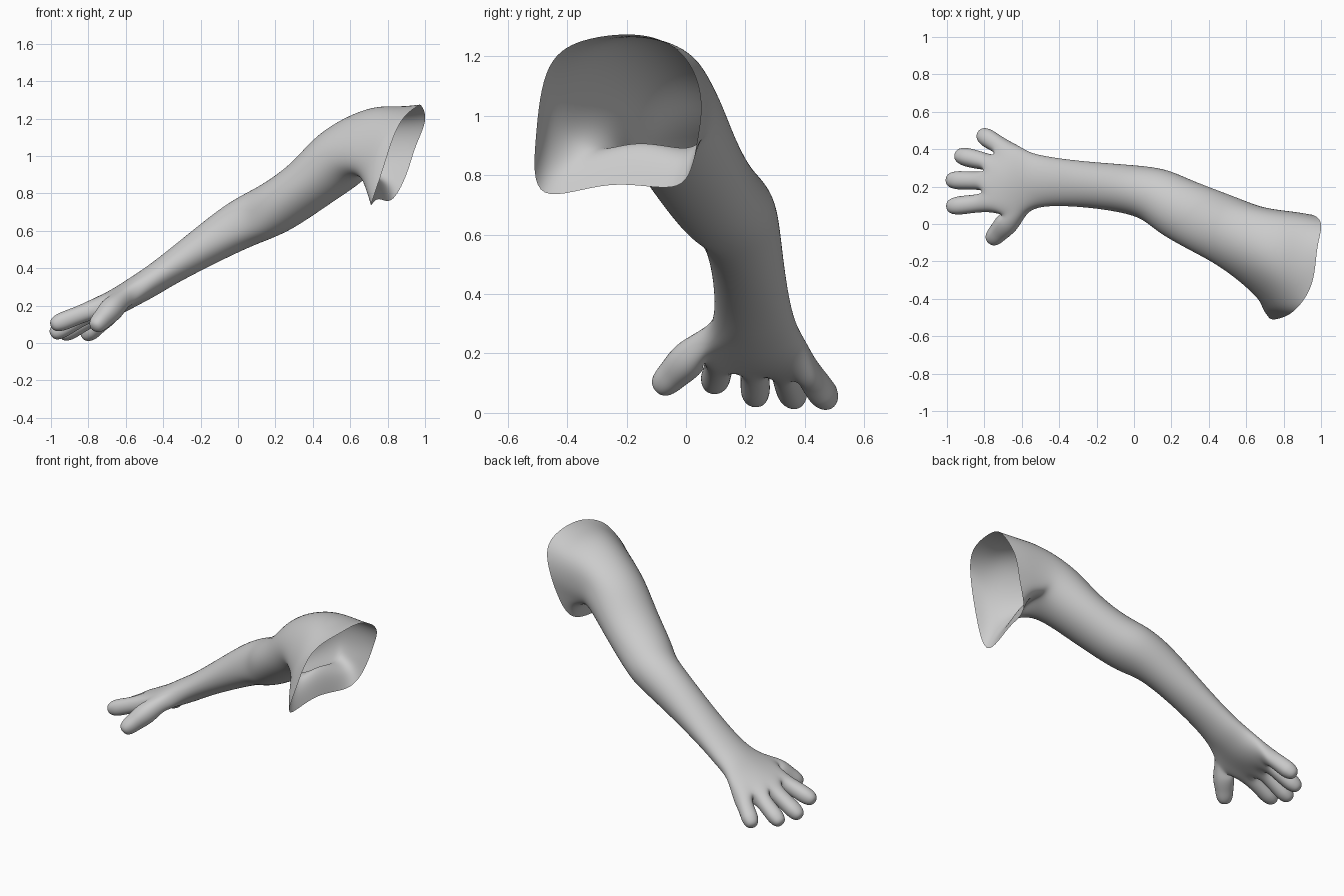
import bpy, bmesh, math
from mathutils import Vector as V

cube = bpy.data.objects.get("Cube")
if cube:
    bpy.data.objects.remove(cube)

SIDES = 10


def fit(ring):
    """Push a ring outward so the subdivided surface passes through it."""
    ctrl = list(ring)
    for _ in range(8):
        n = len(ctrl)
        ctrl = [ctrl[i] + ring[i] - (ctrl[i - 1] + ctrl[i] * 4 + ctrl[(i + 1) % n]) / 6
                for i in range(n)]
    return ctrl


def oval(centre, tangent, width, height):
    side = V((0, 0, 1)).cross(tangent).normalized()
    up = tangent.cross(side).normalized()
    ring = []
    for k in range(SIDES):
        a = math.radians(18 + 36 * k)
        ring.append(centre + side * width * math.cos(a) + up * height * math.sin(a))
    return ring


# Palm, forearm and upper arm: x, y, z, half width, half height
limb = [
    (-.65, .235, .218, .175, .068),
    (-.56, .234, .272, .145, .074),
    (-.48, .228, .318, .134, .078),
    (-.38, .222, .385, .124, .082),
    (-.20, .207, .503, .121, .104),
    (.00, .185, .630, .130, .131),
    (.12, .158, .685, .148, .138),
    (.22, .090, .732, .165, .143),
    (.40, .008, .858, .178, .143),
    (.55, -.060, .998, .187, .182),
]
centres = [V(r[:3]) for r in limb]
rings = []
for i, r in enumerate(limb):
    tangent = centres[min(i + 1, len(limb) - 1)] - centres[max(i - 1, 0)]
    rings.append(fit(oval(centres[i], tangent.normalized(), r[3], r[4])))

# Slant the palm so that its outer edge is shorter
for k, p in enumerate(rings[0]):
    p += V((.045, 0, .005)) * math.cos(math.radians(18 + 36 * k))

# Widen the thumb side of the palm into the ball of the thumb
for ring in rings[:2]:
    ring[4] += V((0, -.015, .018))
    ring[5] += V((0, -.015, -.045))

# Fuller inner elbow
rings[6][5] += V((0, -.01, -.03))
rings[6][6] += V((0, -.02, -.02))
rings[5][5] += V((0, -.005, -.015))

# Shoulder: two shaped rings and the open rim, from the back over the top
shoulder_start = [(.72, .08, 1.04), (.72, .04, 1.19), (.71, -.12, 1.272), (.70, -.27, 1.23),
                  (.68, -.37, 1.09), (.66, -.39, .95), (.655, -.30, .905), (.68, -.15, .925),
                  (.71, .0, .90), (.72, .06, .935)]
shoulder_mid = [(.86, .065, 1.04), (.88, .03, 1.18), (.87, -.12, 1.255), (.84, -.32, 1.24),
                (.77, -.44, 1.12), (.71, -.47, .95), (.685, -.43, .82), (.72, -.21, .88),
                (.79, -.01, .86), (.82, .05, .93)]
rim = [(.95, .05, 1.05), (1.0, .0, 1.19), (.98, -.13, 1.268), (.95, -.32, 1.26),
       (.86, -.46, 1.165), (.775, -.505, .93), (.712, -.475, .742), (.745, -.25, .768),
       (.82, -.03, .765), (.90, .035, .90)]
for pts in (shoulder_start, shoulder_mid, rim):
    rings.append(fit([V(p) for p in pts]))

# Knuckle line, split between the four fingers
hand_up = V((-.45, .1, .88)).normalized()
knuckles = [V(p) for p in [(-.66, .445, .145), (-.73, .365, .145), (-.785, .285, .16),
                           (-.79, .175, .175), (-.755, .06, .185)]]
rings.insert(0, [p + hand_up * .058 for p in knuckles]
             + [p - hand_up * .058 for p in reversed(knuckles)])

bm = bmesh.new()
verts = [[bm.verts.new(p) for p in ring] for ring in rings]
THUMB_RING = 1
for i in range(len(verts) - 1):
    for k in range(SIDES):
        if i == THUMB_RING and k == 4:
            continue  # the thumb grows out of this opening
        n = (k + 1) % SIDES
        bm.faces.new((verts[i][k], verts[i][n], verts[i + 1][n], verts[i + 1][k]))


def add_digit(quad, tip, radius, base_scale):
    """Extrude a four-sided digit from an open quad to its rounded tip."""
    tip = V(tip)
    base = sum((v.co for v in quad), V()) / 4
    d = tip - base
    length = d.length
    d.normalize()
    s = quad[0].co - quad[1].co
    s = (s - d * s.dot(d)).normalized()
    u = (hand_up - d * hand_up.dot(d))
    u = (u - s * u.dot(s)).normalized()
    prev = list(quad)
    for dist, scale in ((length * .3, base_scale), (length * .65, 1), (length - .045, .97),
                        (length + .008, .62)):
        a = radius * 1.1 * scale
        c = base + d * dist
        new = [bm.verts.new(c + s * a * i + u * a * j)
               for i, j in ((1, 1), (-1, 1), (-1, -1), (1, -1))]
        for k in range(4):
            n = (k + 1) % 4
            bm.faces.new((prev[k], new[k], new[n], prev[n]))
        prev = new
    bm.faces.new(reversed(prev))


# Fingers from little to index, then the thumb
tips = [(-.825, .485, .03), (-.95, .37, .036), (-.997, .235, .042), (-.997, .092, .092)]
k = verts[0]
for i, tip in enumerate(tips):
    add_digit([k[i], k[i + 1], k[8 - i], k[9 - i]], tip, .049, .95)
m, w = verts[THUMB_RING], verts[THUMB_RING + 1]
add_digit([m[4], w[4], w[5], m[5]], (-.77, -.092, .08), .052, 1.3)

mesh = bpy.data.meshes.new("arm")
bm.to_mesh(mesh)
bm.free()
arm = bpy.data.objects.new("arm", mesh)
bpy.context.collection.objects.link(arm)
for p in mesh.polygons:
    p.use_smooth = True
sub = arm.modifiers.new("smooth_form", "SUBSURF")
sub.levels = sub.render_levels = 3

# Plain grey skin
grey = bpy.data.materials.new("light_grey")
grey.use_nodes = True
colour = (.6, .6, .6, 1)
grey.diffuse_color = colour
grey.node_tree.nodes["Principled BSDF"].inputs["Base Color"].default_value = colour
mesh.materials.append(grey)
